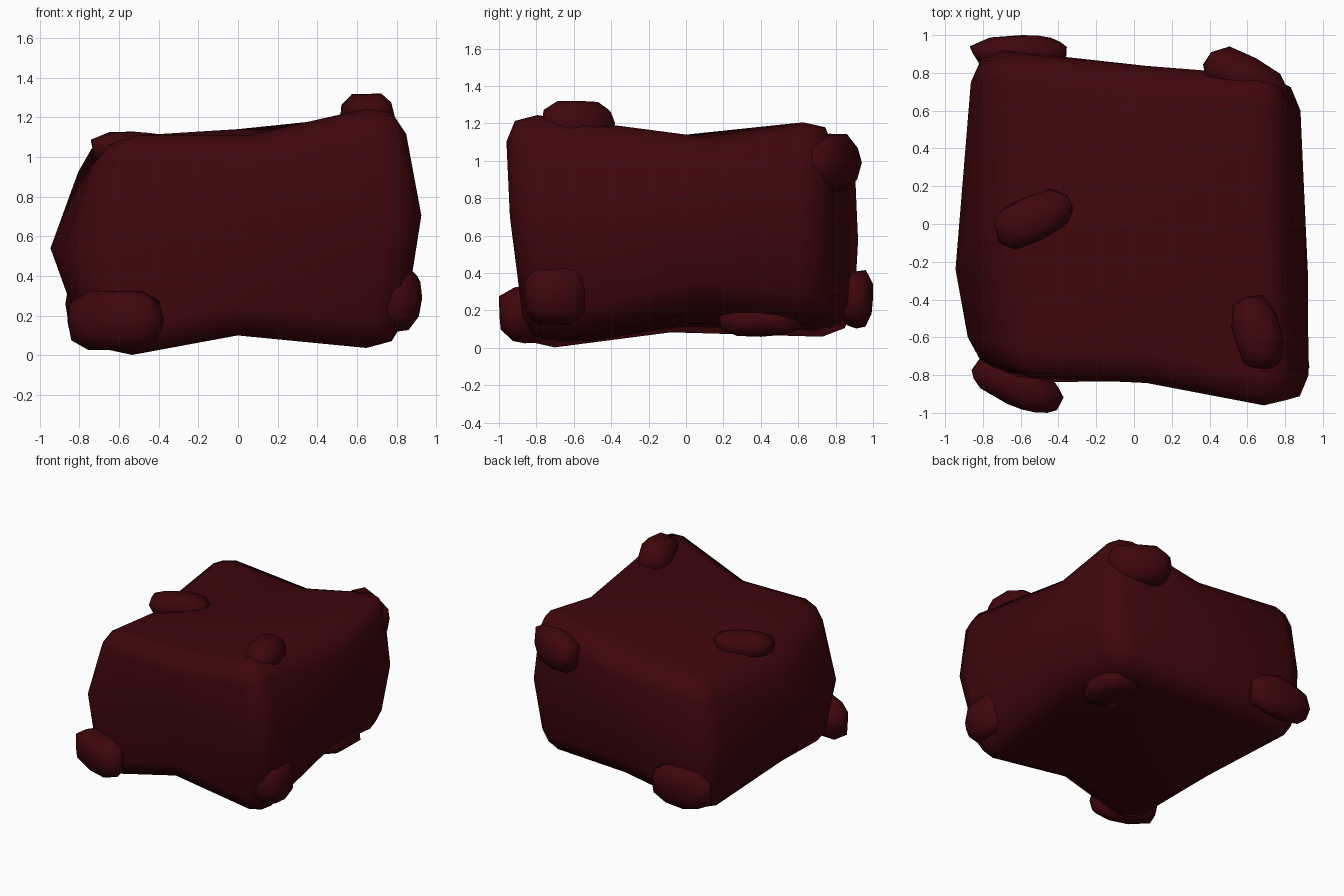
import bpy, bmesh, math, random
from mathutils import Vector, Matrix, Euler

if "Cube" in bpy.data.objects:
    bpy.data.objects.remove(bpy.data.objects["Cube"])

random.seed(4)
mat = bpy.data.materials.new("dark_red")
mat.diffuse_color = (0.05, 0.002, 0.0035, 1)
mat.use_nodes = True
mat.node_tree.nodes["Principled BSDF"].inputs["Base Color"].default_value = mat.diffuse_color


def finish(bm, name, angle):
    bmesh.ops.recalc_face_normals(bm, faces=bm.faces)
    me = bpy.data.meshes.new(name)
    bm.to_mesh(me)
    bm.free()
    me.materials.append(mat)
    ob = bpy.data.objects.new(name, me)
    bpy.context.collection.objects.link(ob)
    bpy.ops.object.select_all(action='DESELECT')
    ob.select_set(True)
    bpy.context.view_layer.objects.active = ob
    bpy.ops.object.shade_smooth_by_angle(angle=math.radians(angle))
    return ob


# Body: 3 x 3 x 3 control cage (layers bottom to top, rows front to back)
cage = [
    [[(-.67, -.88, -.06), (.0, -.83, .08), (.82, -.85, -.02)],
     [(-.81, -.1, .07), (0, 0, .13), (.80, .1, .19)],
     [(-.84, .92, .04), (0, .82, .11), (.77, .77, .11)]],
    [[(-.86, -.77, .55), (.08, -.83, .6), (.93, -.97, .70)],
     [(-.945, -.24, .54), None, (.92, -.25, .71)],
     [(-.86, .92, .58), (-.05, .84, .6), (.88, .77, .66)]],
    [[(-.66, -.82, 1.15), (.05, -.85, 1.12), (.82, -1.0, 1.31)],
     [(-.78, 0, .98), (0, 0, 1.14), (.80, .12, 1.15)],
     [(-.78, .92, 1.12), (0.05, .84, 1.09), (.80, .78, 1.28)]],
]
bm = bmesh.new()
grid = {(i, j, k): bm.verts.new(cage[k][j][i])
        for i in range(3) for j in range(3) for k in range(3) if cage[k][j][i]}
for axis in range(3):
    for side in (0, 2):
        for a in range(2):
            for b in range(2):
                quad = []
                for da, db in ((0, 0), (1, 0), (1, 1), (0, 1)):
                    key = [a + da, b + db]
                    key.insert(axis, side)
                    quad.append(grid[tuple(key)])
                bm.faces.new(quad)
bmesh.ops.recalc_face_normals(bm, faces=bm.faces)
# Round only the twelve outer edges
key_of = {v: k for k, v in grid.items()}
rim = [e for e in bm.edges
       if sum(p == q and p != 1 for p, q in zip(*(key_of[v] for v in e.verts))) == 2]
bmesh.ops.bevel(bm, geom=rim, offset=0.17, segments=2, profile=0.5,
                affect='EDGES', clamp_overlap=True)
finish(bm, "body", 80)

# Lumps: centre, half size, turn about z in degrees
lumps = {
    "lump_front_left": ((-.62, -.845, .175), (.25, .115, .155), -25),
    "lump_front_right": ((.80, -.70, .29), (.125, .175, .17), 0),
    "lump_back_left": ((-.60, .91, .26), (.26, .09, .16), 0),
    "lump_back_right": ((.59, .77, .99), (.23, .12, .155), -28),
    "lump_top_right": ((.65, -.58, 1.20), (.125, .20, .125), 15),
    "lump_top_left": ((-.53, .03, 1.04), (.225, .12, .085), 25),
    "lump_underside": ((.56, .40, .15), (.15, .225, .09), 0),
}
for name, (centre, half, turn) in lumps.items():
    bm = bmesh.new()
    bmesh.ops.create_icosphere(bm, subdivisions=2, radius=1)
    for v in bm.verts:
        # Push the ball towards a rounded box, then roughen it
        v.co /= sum(abs(c) ** 3 for c in v.co) ** (1 / 3)
        v.co *= random.uniform(0.93, 1.05)
    bmesh.ops.transform(
        bm, verts=bm.verts,
        matrix=Matrix.LocRotScale(Vector(centre), Euler((0, 0, math.radians(turn))),
                                  Vector(half)))
    finish(bm, name, 80)
